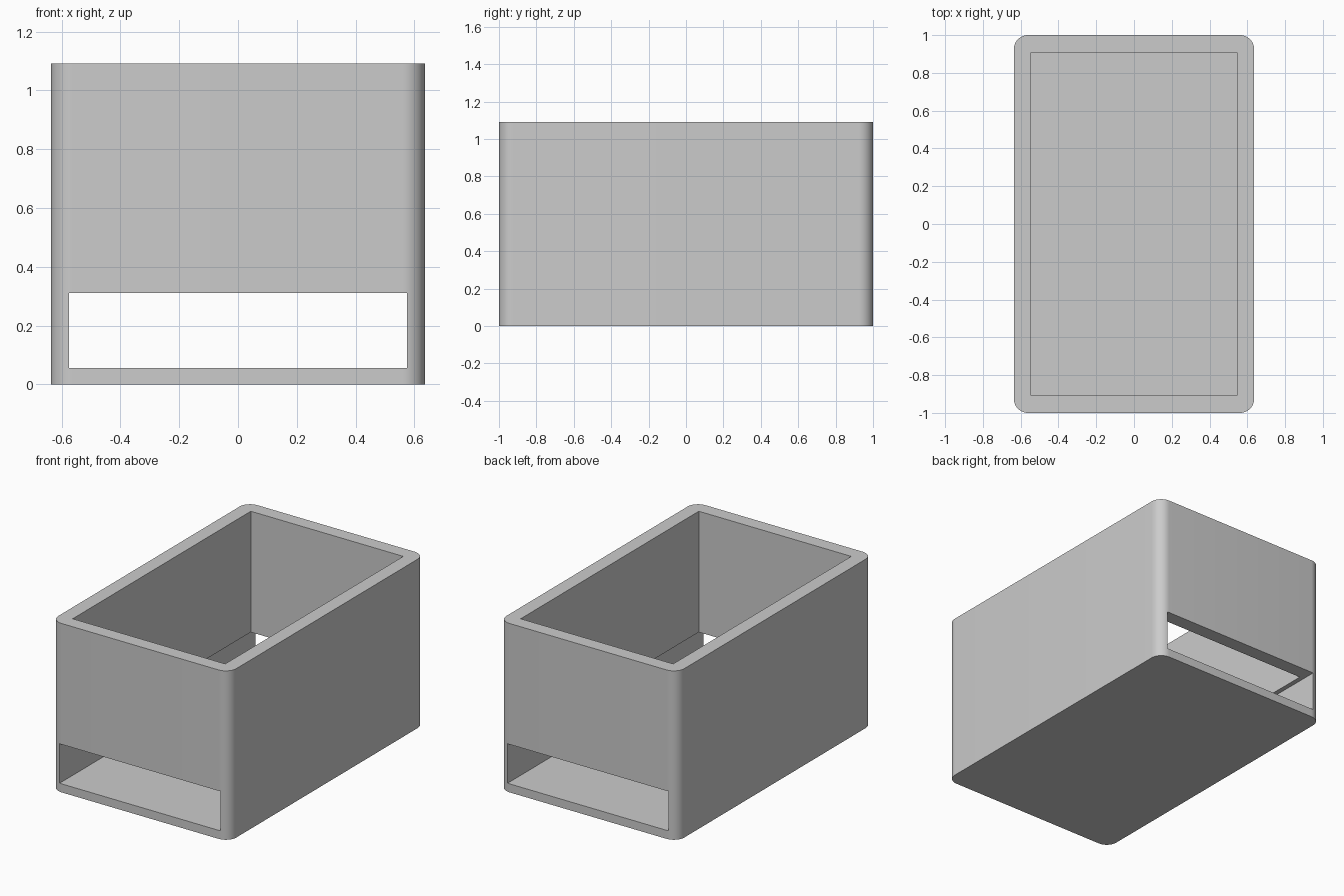
import bpy
import bmesh
import math
from mathutils import Matrix, Vector

if "Cube" in bpy.data.objects:
    bpy.data.objects.remove(bpy.data.objects["Cube"], do_unlink=True)

# Main dimensions
WIDTH, LENGTH, HEIGHT = 1.272, 2.0, 1.091
WALL, CORNER = 0.091, 0.075
SLOT_HALF, SLOT_LOW, SLOT_HIGH = 0.575, 0.055, 0.31

grey = bpy.data.materials.new("plain_grey")
grey.use_nodes = True
grey.diffuse_color = (0.6, 0.6, 0.6, 1)
grey.node_tree.nodes["Principled BSDF"].inputs["Base Color"].default_value = (0.6, 0.6, 0.6, 1)


def make_box(name, size, bottom, corner=0):
    """Box centred on x and y, with optional rounded upright edges."""
    bm = bmesh.new()
    place = Matrix.Translation((0, 0, bottom + size[2] / 2)) @ Matrix.Diagonal(Vector((*size, 1)))
    bmesh.ops.create_cube(bm, size=1, matrix=place)
    if corner:
        upright = [e for e in bm.edges
                   if abs(e.verts[0].co.z - e.verts[1].co.z) > size[2] / 2]
        bmesh.ops.bevel(bm, geom=upright, offset=corner, segments=12,
                        profile=0.5, affect='EDGES')
    mesh = bpy.data.meshes.new(name)
    bm.to_mesh(mesh)
    bm.free()
    mesh.materials.append(grey)
    obj = bpy.data.objects.new(name, mesh)
    bpy.context.collection.objects.link(obj)
    return obj


def cut(target, cutter):
    """Subtract the cutter and remove it."""
    cutter.hide_render = True
    mod = target.modifiers.new("cut", 'BOOLEAN')
    mod.operation = 'DIFFERENCE'
    mod.solver = 'EXACT'
    mod.object = cutter
    bpy.context.view_layer.objects.active = target
    bpy.ops.object.modifier_apply(modifier=mod.name)
    bpy.data.objects.remove(cutter, do_unlink=True)


# Rounded outer body
body = make_box("open_box", (WIDTH, LENGTH, HEIGHT), 0, CORNER)

# Wide slot running through the front and back walls
cut(body, make_box("slot_cutter", (2 * SLOT_HALF, LENGTH + 0.4, SLOT_HIGH - SLOT_LOW), SLOT_LOW))

# Square-cornered cavity open at the top, dropping into the slot
cavity_floor = (SLOT_LOW + SLOT_HIGH) / 2
cut(body, make_box("cavity_cutter", (WIDTH - 2 * WALL, LENGTH - 2 * WALL, HEIGHT), cavity_floor))

# Smooth the rounded corners and keep the rims sharp
bpy.ops.object.select_all(action='DESELECT')
body.select_set(True)
bpy.context.view_layer.objects.active = body
bpy.ops.object.shade_smooth_by_angle(angle=math.radians(30))
